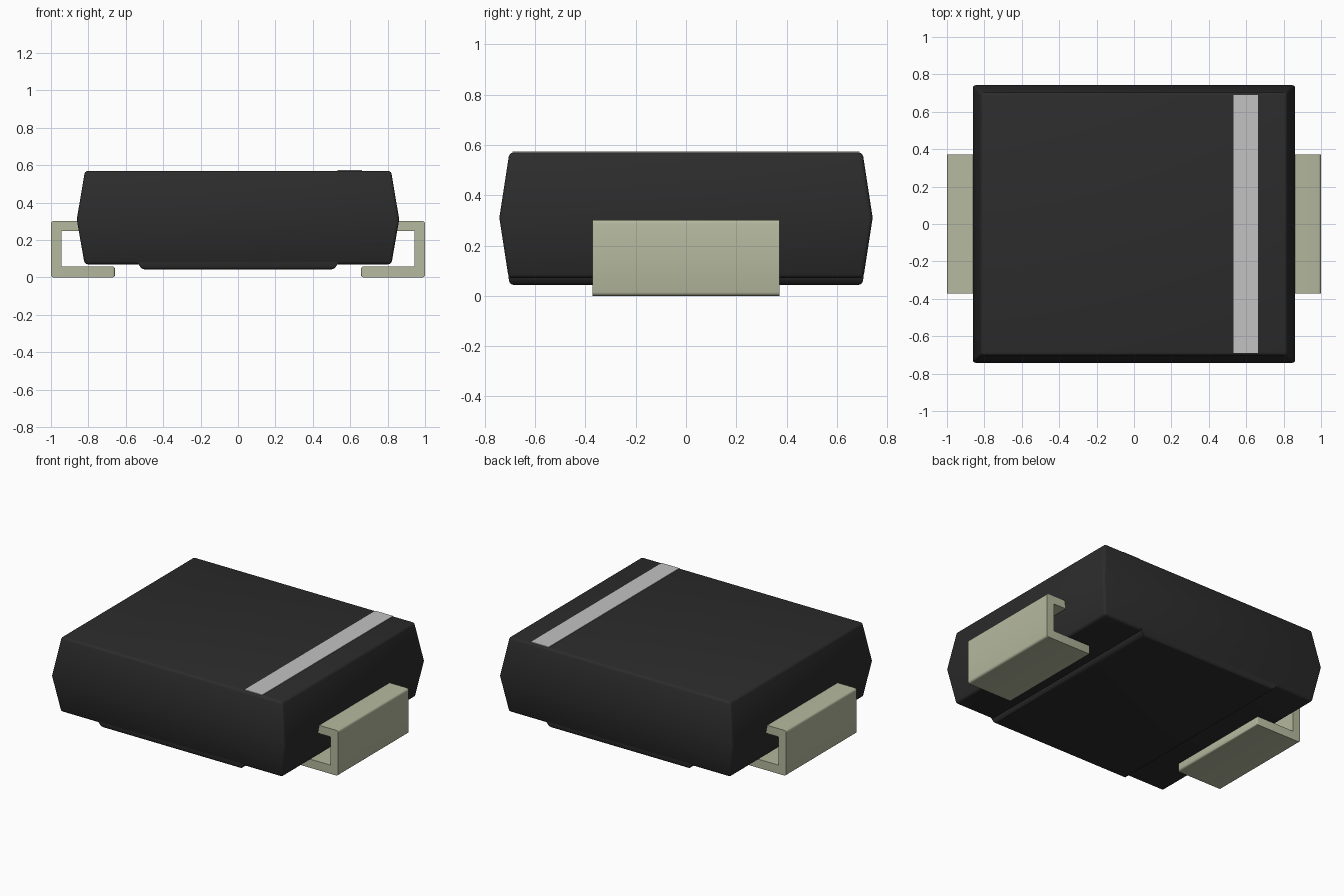
import bpy
import bmesh
import math

old = bpy.data.objects.get("Cube")
if old:
    bpy.data.objects.remove(old, do_unlink=True)


def material(name, rgb):
    m = bpy.data.materials.new(name)
    m.use_nodes = True
    m.diffuse_color = (*rgb, 1)
    bsdf = m.node_tree.nodes["Principled BSDF"]
    bsdf.inputs["Base Color"].default_value = (*rgb, 1)
    bsdf.inputs["Roughness"].default_value = 0.6
    return m


BLACK = material("black plastic", (0.025, 0.025, 0.025))
METAL = material("tinned metal", (0.46, 0.48, 0.34))
GREY = material("light grey marking", (0.54, 0.54, 0.54))


def finish(name, bm, mat):
    bmesh.ops.recalc_face_normals(bm, faces=bm.faces)
    mesh = bpy.data.meshes.new(name)
    bm.to_mesh(mesh)
    bm.free()
    mesh.materials.append(mat)
    obj = bpy.data.objects.new(name, mesh)
    bpy.context.collection.objects.link(obj)
    bpy.ops.object.select_all(action="DESELECT")
    obj.select_set(True)
    bpy.context.view_layer.objects.active = obj
    bpy.ops.object.shade_smooth_by_angle(angle=math.radians(35))
    return obj


def loft(levels):
    """Closed solid through rectangles given as (half x, half y, z)."""
    bm = bmesh.new()
    rings = [[bm.verts.new((sx * hx, sy * hy, z))
              for sx, sy in ((-1, -1), (1, -1), (1, 1), (-1, 1))]
             for hx, hy, z in levels]
    for a, b in zip(rings, rings[1:]):
        for i in range(4):
            j = (i + 1) % 4
            bm.faces.new((a[i], a[j], b[j], b[i]))
    bm.faces.new(rings[0])
    bm.faces.new(rings[-1])
    return bm


def bevel(bm, rule, width, segments=3):
    edges = [e for e in bm.edges if rule(*[v.co for v in e.verts])]
    bmesh.ops.bevel(bm, geom=edges, offset=width, segments=segments,
                    profile=0.5, affect="EDGES")


# Moulded body, widest at the parting line, rounded except along that line
MID = 0.31
body = loft([(0.82, 0.705, 0.07), (0.862, 0.742, MID), (0.818, 0.702, 0.57)])
bevel(body, lambda a, b: abs(a.z - MID) > 0.01 or abs(b.z - MID) > 0.01, 0.016)
finish("body", body, BLACK)

# Raised pad under the body
pad = loft([(0.515, 0.70, 0.043), (0.535, 0.706, 0.075), (0.535, 0.706, 0.10)])
bevel(pad, lambda a, b: max(a.z, b.z) < 0.05, 0.016)
finish("underside_pad", pad, BLACK)

# Polarity band printed on top
band = loft([(0.065, 0.69, 0.566), (0.065, 0.69, 0.5735)])
bmesh.ops.translate(band, verts=band.verts, vec=(0.597, 0, 0))
finish("polarity_band", band, GREY)

# Folded terminals, one profile mirrored to both ends
PROFILE = [(0.80, 0.302), (1.0, 0.302), (1.0, 0.0), (0.658, 0.0),
           (0.658, 0.058), (0.945, 0.058), (0.945, 0.247), (0.80, 0.247)]
HALF = 0.372
for name, side in (("left_terminal", 1), ("right_terminal", -1)):
    bm = bmesh.new()
    face = bm.faces.new([bm.verts.new((side * x, -HALF, z)) for x, z in PROFILE])
    out = bmesh.ops.extrude_face_region(bm, geom=[face])
    moved = [v for v in out["geom"] if isinstance(v, bmesh.types.BMVert)]
    bmesh.ops.translate(bm, verts=moved, vec=(0, 2 * HALF, 0))
    bmesh.ops.recalc_face_normals(bm, faces=bm.faces)
    # round the outer folds and all edges of the free tip
    bevel(bm, lambda a, b: abs(a.x) > 0.99 and abs(b.x) > 0.99
          and abs(a.y - b.y) > 0.1, 0.014)
    bevel(bm, lambda a, b: abs(a.x) < 0.66 and abs(b.x) < 0.66, 0.012)
    finish(name, bm, METAL)
